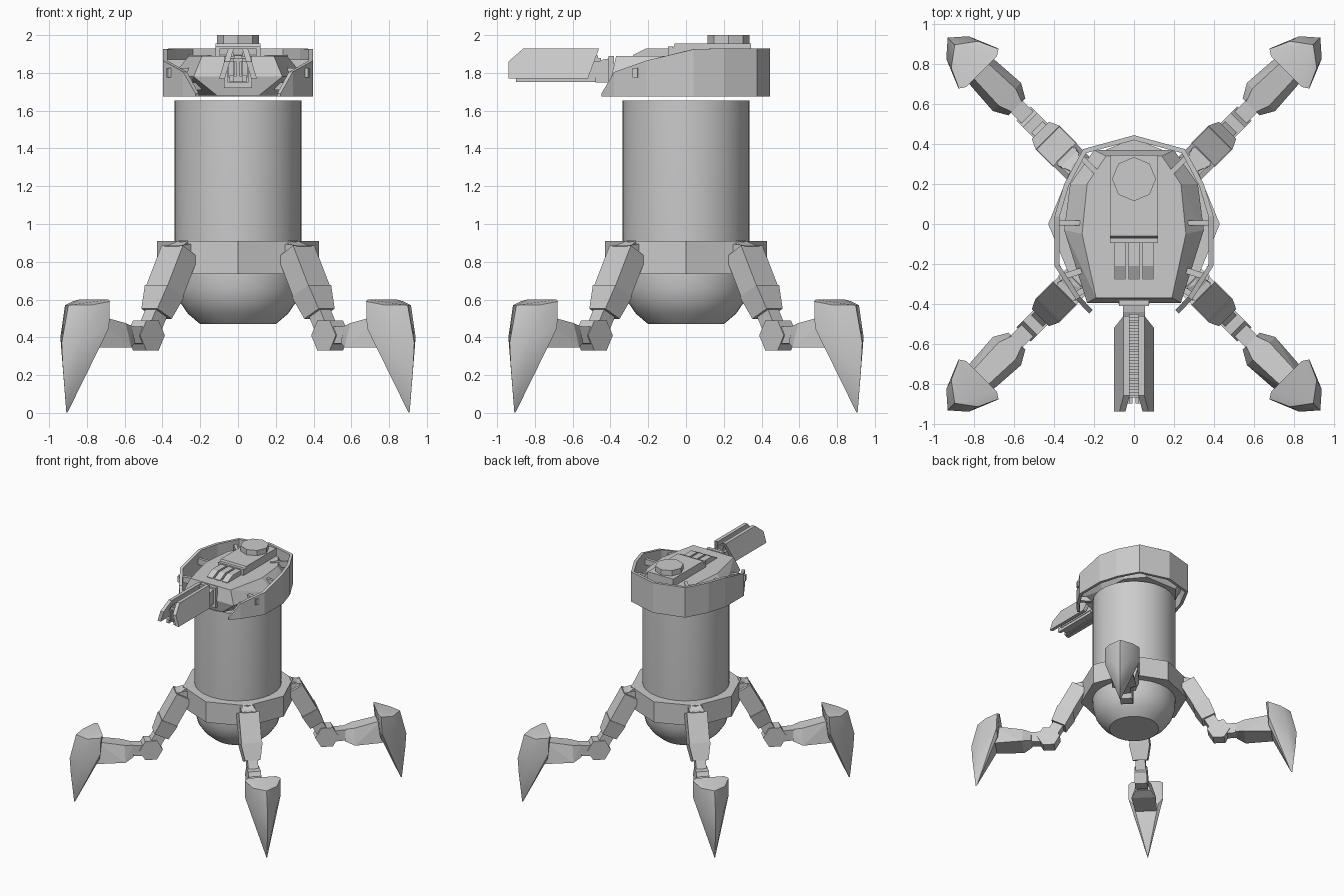
import bpy, bmesh, math
from mathutils import Vector, Matrix

if "Cube" in bpy.data.objects:
    bpy.data.objects.remove(bpy.data.objects["Cube"])


def finish(name, bm, rot=0.0, smooth=None):
    bmesh.ops.recalc_face_normals(bm, faces=bm.faces)
    if rot:
        bm.transform(Matrix.Rotation(rot, 4, 'Z'))
    me = bpy.data.meshes.new(name)
    bm.to_mesh(me)
    bm.free()
    ob = bpy.data.objects.new(name, me)
    bpy.context.collection.objects.link(ob)
    if smooth:
        bpy.ops.object.select_all(action='DESELECT')
        ob.select_set(True)
        bpy.context.view_layer.objects.active = ob
        bpy.ops.object.shade_smooth_by_angle(angle=math.radians(smooth))
    return ob


def hull(name, pts, rot=0.0, smooth=None):
    bm = bmesh.new()
    for p in pts:
        bm.verts.new(p)
    bmesh.ops.convex_hull(bm, input=bm.verts)
    loose = [v for v in bm.verts if not v.link_faces]
    bmesh.ops.delete(bm, geom=loose, context='VERTS')
    bmesh.ops.dissolve_limit(bm, angle_limit=0.02, verts=bm.verts, edges=bm.edges)
    return finish(name, bm, rot, smooth)


def box(name, x0, x1, y0, y1, z0, z1, rot=0.0):
    return hull(name, [(x, y, z) for x in (x0, x1) for y in (y0, y1) for z in (z0, z1)], rot)


def bar(name, p, q, w, h, rot=0.0, w2=None, h2=None):
    """Straight (optionally tapered) bar; w is the horizontal width."""
    p, q = Vector(p), Vector(q)
    d = (q - p).normalized()
    side = d.cross(Vector((0, 0, 1))).normalized()
    up = side.cross(d)
    pts = []
    for c, ww, hh in ((p, w, h), (q, w2 or w, h2 or h)):
        pts += [c + side * a * ww / 2 + up * b * hh / 2 for a in (-1, 1) for b in (-1, 1)]
    return hull(name, pts, rot)


def prism(name, r, z0, z1, n, cy=0.0, phase=0.0):
    ring = [(r * math.cos(phase + 2 * math.pi * i / n), cy + r * math.sin(phase + 2 * math.pi * i / n))
            for i in range(n)]
    return hull(name, [(x, y, z) for x, y in ring for z in (z0, z1)])


# Cylindrical body with rounded bottom
profile = [(0, 0.47), (0.2, 0.47), (0.265, 0.525), (0.31, 0.59), (0.33, 0.66), (0.335, 0.73),
           (0.335, 1.655), (0, 1.655)]
bm = bmesh.new()
vs = [bm.verts.new((r, 0, z)) for r, z in profile]
es = [bm.edges.new(e) for e in zip(vs, vs[1:])]
bmesh.ops.spin(bm, geom=vs + es, cent=(0, 0, 0), axis=(0, 0, 1), angle=2 * math.pi, steps=40)
bmesh.ops.remove_doubles(bm, verts=bm.verts, dist=0.0005)
finish("body", bm, smooth=35)

# Octagonal leg collar
prism("leg_collar", 0.43, 0.735, 0.91, 8)

# Four legs, modelled along +x and turned to the diagonals
for k in range(4):
    a = math.radians(45 + 90 * k)
    bar("hip_bracket", (0.36, 0, 0.85), (0.49, 0, 0.835), 0.11, 0.10, a)
    bar("hip_cap", (0.40, 0, 0.895), (0.475, 0, 0.86), 0.07, 0.04, a, 0.13, 0.04)
    bar("upper_leg", (0.435, 0, 0.855), (0.555, 0, 0.635), 0.16, 0.13, a)
    bar("upper_leg_end", (0.55, 0, 0.645), (0.61, 0, 0.525), 0.17, 0.14, a, 0.12, 0.12)
    bar("ankle_link", (0.60, 0, 0.55), (0.675, 0, 0.42), 0.08, 0.09, a)
    # Hexagonal knee
    hexa = [(0.69 + 0.092 * math.cos(i * math.pi / 3), 0.41 + 0.092 * math.sin(i * math.pi / 3))
            for i in range(6)]
    hull("knee_joint", [(r, t, z) for r, z in hexa for t in (-0.05, 0.05)], a)
    # Lower leg flaring towards the claw
    bar("lower_link", (0.73, 0, 0.41), (0.86, 0, 0.415), 0.085, 0.09, a)
    secs = [(0.83, 0.06, 0.37, 0.46), (0.90, 0.10, 0.345, 0.475), (1.12, 0.085, 0.345, 0.52)]
    for s0, s1 in zip(secs, secs[1:]):
        hull("lower_leg", [(r, s * w * (1 if z == zb else 0.6), z) for r, w, zb, zt in (s0, s1)
                           for s in (-1, 1) for z in (zb, zt)], a)
    # Pointed claw foot: flat inner face, ridged outer face
    claw = [(1.275, 0, 0.004), (1.285, 0, 0.0), (1.27, 0, 0.57), (1.32, 0, 0.37), (1.312, 0, 0.25)]
    for s in (-1, 1):
        claw += [(1.08, s * 0.11, 0.60), (1.10, s * 0.14, 0.59), (1.105, s * 0.14, 0.45),
                 (1.10, s * 0.10, 0.40), (1.20, s * 0.095, 0.57), (1.25, s * 0.08, 0.40)]
    hull("claw_foot", claw, a, smooth=32)

# Wraparound shield, lower towards the open front
half = [(0.255, 0.375, 1.93), (0.35, 0.2, 1.93), (0.398, 0.04, 1.925), (0.398, -0.21, 1.865),
        (0.29, -0.38, 1.805), (0.225, -0.448, 1.69)]
path = [(-x, y, z) for x, y, z in reversed(half)] + [(0, 0.445, 1.93)] + half
bm = bmesh.new()
cols = [(bm.verts.new((x, y, 1.675)), bm.verts.new((x, y, z))) for x, y, z in path]
for (a0, a1), (b0, b1) in zip(cols, cols[1:]):
    bm.faces.new((b0, a0, a1, b1))
me = bpy.data.meshes.new("head_shield")
bm.to_mesh(me)
bm.free()
shield = bpy.data.objects.new("head_shield", me)
bpy.context.collection.objects.link(shield)
# Thickness goes to the inside whichever way the wall faces
mid = me.polygons[6]
sol = shield.modifiers.new("thickness", 'SOLIDIFY')
sol.thickness = 0.025
sol.offset = -1 if mid.normal.dot(mid.center - Vector((0, 0, mid.center.z))) > 0 else 1

# Faceted turret
rings = [(1.68, [(0.15, 0.34), (0.27, 0.2), (0.29, -0.05), (0.11, -0.37)]),
         (1.78, [(0.20, 0.37), (0.32, 0.2), (0.35, -0.03), (0.235, -0.395)]),
         (1.89, [(0.14, 0.34), (0.235, 0.2), (0.26, -0.05), (0.19, -0.37)])]
hull("turret", [(s * x, y, z) for z, ring in rings for x, y in ring for s in (-1, 1)])

# Struts from turret to shield
for s in (-1, 1):
    bar("side_strut", (s * 0.23, 0.005, 1.845), (s * 0.39, 0.005, 1.845), 0.025, 0.05)
    bar("front_strut", (s * 0.22, -0.22, 1.80), (s * 0.375, -0.27, 1.80), 0.03, 0.05)
    bar("rear_strut", (s * 0.15, 0.22, 1.87), (s * 0.27, 0.34, 1.87), 0.025, 0.05)
    bar("lower_strut", (s * 0.20, -0.30, 1.73), (s * 0.30, -0.36, 1.73), 0.03, 0.04)

# Roof plate, hatch and vent rails
hull("roof_plate", [(x, y, z) for x in (-0.12, 0.12)
                    for y, z in ((-0.085, 1.88), (-0.06, 1.955), (0.345, 1.955), (0.345, 1.88))])
prism("roof_hatch", 0.11, 1.94, 2.0, 8, cy=0.225, phase=math.pi / 2)
box("rail_base", -0.12, 0.12, -0.095, -0.07, 1.88, 1.94)
for x in (-0.07, 0, 0.07):
    hull("vent_rail", [(x + dx, y, z) for dx in (-0.027, 0.027)
                       for y, z in ((-0.28, 1.88), (-0.28, 1.895), (-0.21, 1.93), (-0.08, 1.93), (-0.08, 1.88))])

# Gun: neck, two slanted cheek plates, ribbed core and under-barrel
box("gun_mount", -0.075, 0.075, -0.41, -0.38, 1.72, 1.89)
hull("gun_neck", [(x, y, z) for x in (-0.055, 0.055)
                  for y, z in ((-0.39, 1.75), (-0.39, 1.88), (-0.44, 1.87), (-0.48, 1.85), (-0.48, 1.75))])
cheek = [(-0.94, 1.77), (-0.94, 1.86), (-0.86, 1.93), (-0.46, 1.93), (-0.52, 1.77)]
for s in (-1, 1):
    pts = []
    for y, z in cheek:
        t = (z - 1.77) / 0.16
        outer = 0.10 - 0.048 * t
        pts += [(s * outer, y, z), (s * (outer - 0.03), y, z)]
    hull("gun_cheek", pts)
    box("muzzle_prong", s * 0.008, s * 0.022, -0.90, -0.86, 1.78, 1.86)
    box("under_barrel", s * 0.02, s * 0.045, -0.90, -0.47, 1.752, 1.785)
box("gun_core", -0.05, 0.05, -0.86, -0.44, 1.775, 1.86)
box("gun_spine", -0.025, 0.025, -0.87, -0.45, 1.755, 1.88)
for i in range(14):
    y = -0.86 + i * 0.029
    box("gun_rib", -0.022, 0.022, y, y + 0.018, 1.87, 1.892)
